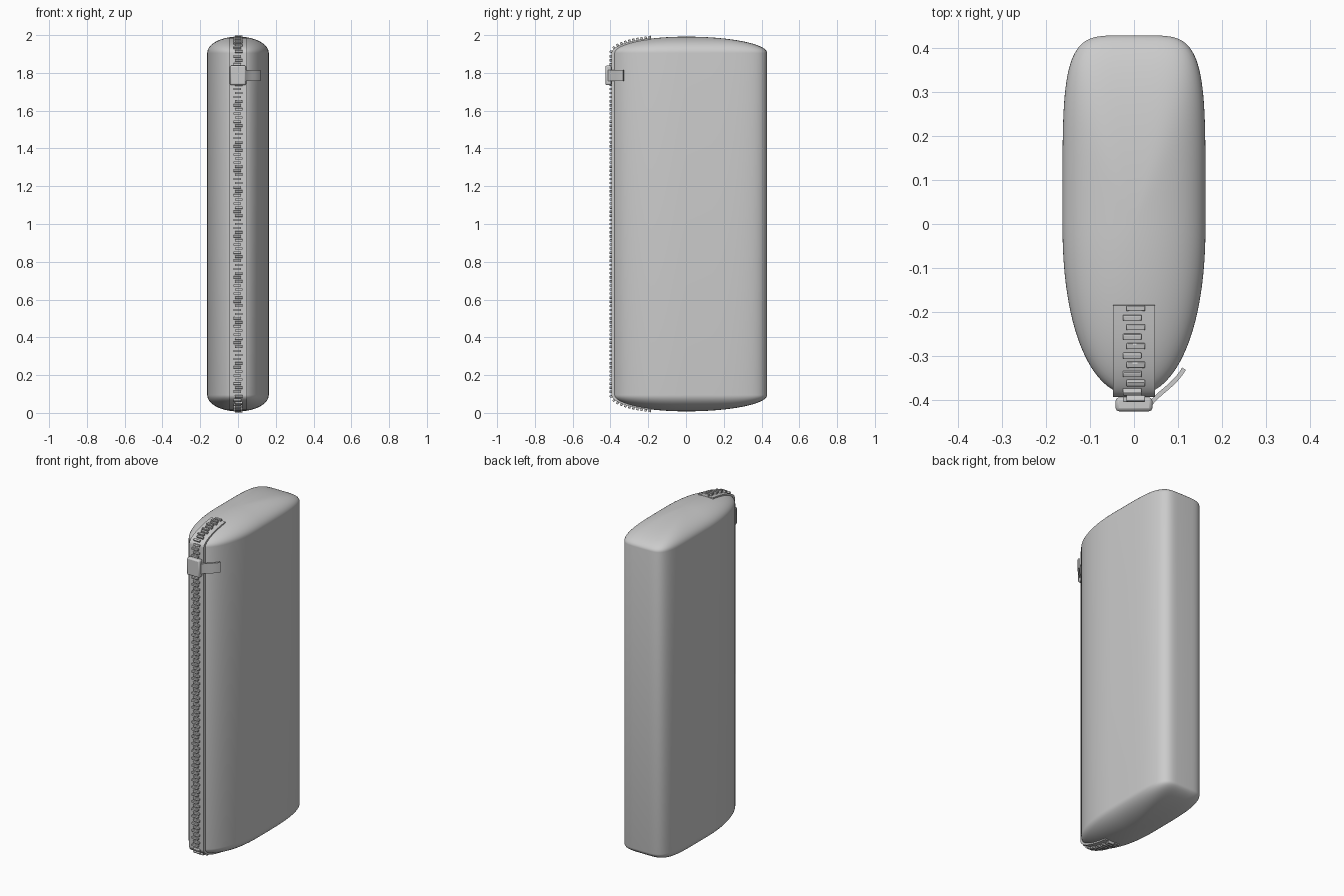
import bpy, bmesh, math
from mathutils import Matrix, Vector

if "Cube" in bpy.data.objects:
    bpy.data.objects.remove(bpy.data.objects["Cube"])

HALF_W, FRONT, BACK = 0.163, 0.39, 0.43
Z_LOW, Z_HIGH, DOME = 0.095, 1.905, 0.087


def make_object(name, bm, bevel=0.0, angle=40):
    bmesh.ops.recalc_face_normals(bm, faces=bm.faces)
    me = bpy.data.meshes.new(name)
    bm.to_mesh(me)
    bm.free()
    ob = bpy.data.objects.new(name, me)
    bpy.context.collection.objects.link(ob)
    if bevel:
        mod = ob.modifiers.new("Bevel", 'BEVEL')
        mod.width, mod.segments = bevel, 2
    bpy.ops.object.select_all(action='DESELECT')
    ob.select_set(True)
    bpy.context.view_layer.objects.active = ob
    bpy.ops.object.shade_smooth_by_angle(angle=math.radians(angle))
    return ob


def spow(v, p):
    return math.copysign(abs(v) ** p, v)


def loft(bm, sections, closed_ends=True):
    rings = [[bm.verts.new(p) for p in s] for s in sections]
    n = len(rings[0])
    for a, b in zip(rings, rings[1:]):
        for i in range(n):
            j = (i + 1) % n
            bm.faces.new((a[i], a[j], b[j], b[i]))
    if closed_ends:
        bm.faces.new(rings[0][::-1])
        bm.faces.new(rings[-1])


# Body: squarish back, elliptical front, shallow domes at both ends
outline = []
N = 112
for i in range(N):
    t = 2 * math.pi * i / N
    c, s = math.cos(t), math.sin(t)
    p, depth = (2 / 5, BACK) if s > 0 else (2 / 2.2, FRONT)
    outline.append((HALF_W * spow(c, p), depth * spow(s, p)))

levels = [(math.sin(a), Z_HIGH + DOME * math.cos(a))
          for a in [math.pi / 2 * k / 18 for k in range(18, 0, -1)]]
levels = [(s, 2 - z) for s, z in levels[::-1]] + levels
bm = bmesh.new()
loft(bm, [[(x * s, y * s, z) for x, y in outline] for s, z in levels], False)
for z in (2 - Z_HIGH - DOME, Z_HIGH + DOME):
    pole = bm.verts.new((0, 0, z))
    rim = [e for e in bm.edges if e.is_boundary
           and abs(e.verts[0].co.z - z) < 0.01]
    for e in rim:
        bm.faces.new((e.verts[0], e.verts[1], pole))
make_object("case_body", bm, angle=60)

# Zipper path in the x = 0 plane: over the top, down the front, under the base
a0 = math.acos(0.185 / FRONT)
arc = [(a0 * (1 - k / 24)) for k in range(25)]
path = [Vector((0, -FRONT * math.cos(a), Z_HIGH + DOME * math.sin(a))) for a in arc]
path += [Vector((0, p.y, 2 - p.z)) for p in path[::-1]]


def frame(i):
    """Outward normal of the path at point i."""
    t = (path[min(i + 1, len(path) - 1)] - path[max(i - 1, 0)]).normalized()
    return Vector((0, t.z, -t.y))


# Zipper tape
bm = bmesh.new()
sections = []
for i, p in enumerate(path):
    n = frame(i)
    sections.append([p + n * d + Vector((x, 0, 0))
                     for x, d in ((-.048, -.012), (.048, -.012), (.048, .004), (-.048, .004))])
loft(bm, sections)
make_object("zipper_tape", bm, angle=30)

# Zipper teeth, spaced evenly and staggered left and right
lengths = [(b - a).length for a, b in zip(path, path[1:])]
total = sum(lengths)
count = round(total / 0.0215)
bm = bmesh.new()
for k in range(count):
    d = 0.006 + (total - 0.012) * k / (count - 1)
    seg = 0
    while seg < len(lengths) - 1 and d > lengths[seg]:
        d -= lengths[seg]
        seg += 1
    t = (path[seg + 1] - path[seg]).normalized()
    n = Vector((0, t.z, -t.y))
    pos = path[seg] + t * d + n * 0.008 + Vector((0.004 * (-1) ** k, 0, 0))
    rot = Matrix((Vector((1, 0, 0)), n, t)).transposed().to_4x4()
    bmesh.ops.create_cube(bm, size=1, matrix=Matrix.Translation(pos) @ rot
                          @ Matrix.Diagonal((0.042, 0.015, 0.012, 1)))
make_object("zipper_teeth", bm, bevel=0.002)

# Slider block
bm = bmesh.new()
bmesh.ops.create_cube(bm, size=1, matrix=Matrix.Translation((0, -0.411, 1.787))
                      @ Matrix.Diagonal((0.084, 0.032, 0.104, 1)))
make_object("zipper_slider", bm, bevel=0.008)

# Pull tab: thin curved strip swinging round to the right side
ctrl = [Vector(p) for p in ((0.034, -0.414), (0.062, -0.378), (0.088, -0.372), (0.114, -0.330))]
bm = bmesh.new()
sections = []
for k in range(13):
    u = k / 12
    v = 1 - u
    w = (v ** 3, 3 * v * v * u, 3 * v * u * u, u ** 3)
    p = sum((c * f for c, f in zip(ctrl, w)), Vector((0, 0)))
    t = (v * v * (ctrl[1] - ctrl[0]) + 2 * v * u * (ctrl[2] - ctrl[1])
         + u * u * (ctrl[3] - ctrl[2])).normalized()
    o = Vector((t.y, -t.x)) * 0.005
    sections.append([(p.x + s * o.x, p.y + s * o.y, z)
                     for s, z in ((-1, 1.756), (1, 1.756), (1, 1.816), (-1, 1.816))])
loft(bm, sections)
make_object("pull_tab", bm, angle=30)
